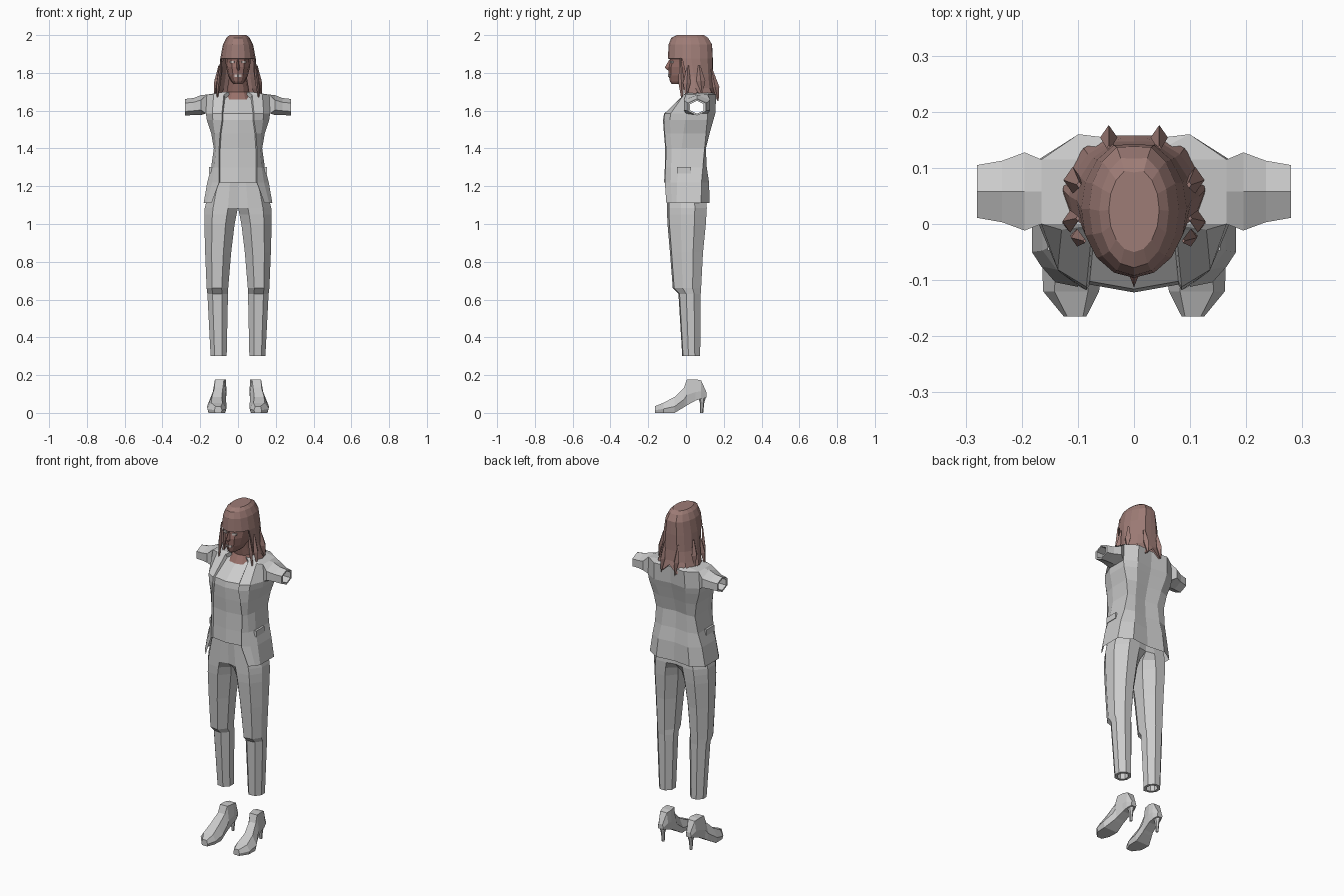
import bpy, bmesh
from math import sin, cos, pi, radians
from mathutils import Vector, Matrix

cube = bpy.data.objects.get("Cube")
if cube:
    bpy.data.objects.remove(cube, do_unlink=True)


def material(name, rgb):
    m = bpy.data.materials.new(name)
    m.use_nodes = True
    m.diffuse_color = (*rgb, 1)
    m.node_tree.nodes["Principled BSDF"].inputs["Base Color"].default_value = (*rgb, 1)
    return m


CLOTH = material("grey cloth", (0.6, 0.6, 0.6))
HAIR = material("brown hair", (0.34, 0.2, 0.18))
SKIN = material("brown skin", (0.31, 0.16, 0.14))
PALE = material("pale eyes and teeth", (0.62, 0.55, 0.53))


def finish(name, bm, mat, mirror=False, half=False):
    """Turn faces outward and make the object, mirrored across x if asked."""
    bmesh.ops.recalc_face_normals(bm, faces=bm.faces)
    mid = sum((v.co for v in bm.verts), Vector()) / len(bm.verts)
    if half:
        mid.x = 0
    out = sum(f.normal.dot(f.calc_center_median() - mid) * f.calc_area() for f in bm.faces)
    if out < 0:
        bmesh.ops.reverse_faces(bm, faces=bm.faces)
    mesh = bpy.data.meshes.new(name)
    bm.to_mesh(mesh)
    bm.free()
    mesh.materials.append(mat)
    ob = bpy.data.objects.new(name, mesh)
    bpy.context.collection.objects.link(ob)
    if mirror:
        ob.modifiers.new("Mirror", "MIRROR")
    return ob


def loft(name, rings, mat, closed=True, skip=None, start=False, end=False, **kw):
    """Skin between rings of points; skip(row, column) leaves holes."""
    bm = bmesh.new()
    vs = [[bm.verts.new(p) for p in r] for r in rings]
    n = len(vs[0])
    for i in range(len(vs) - 1):
        for j in range(n if closed else n - 1):
            if not (skip and skip(i, j)):
                k = (j + 1) % n
                bm.faces.new((vs[i][j], vs[i][k], vs[i + 1][k], vs[i + 1][j]))
    if start:
        bm.faces.new(vs[0])
    if end:
        bm.faces.new(vs[-1])
    loose = [v for v in bm.verts if not v.link_faces]
    bmesh.ops.delete(bm, geom=loose, context="VERTS")
    return finish(name, bm, mat, **kw)


def box(name, size, centre, mat, turn=0, mirror=True):
    bm = bmesh.new()
    bmesh.ops.create_cube(bm, size=1)
    bm.transform(Matrix.Translation(centre) @ Matrix.Rotation(radians(turn), 4, "Z")
                 @ Matrix.Diagonal((*size, 1)))
    return finish(name, bm, mat, mirror=mirror)


def oval(z, w, yf, yb, n=12):
    yc, r = (yf + yb) / 2, (yb - yf) / 2
    return [(w * sin(2 * pi * k / n), yc - r * cos(2 * pi * k / n), z) for k in range(n)]


# Jacket and top: one half shell, height / half width / front / back / lapel x
ARM_Y = (0.0, 0.058, 0.115)
HIP_Y = (-0.05, 0.02, 0.08)


def torso_ring(z, w, yf, yb, lx):
    t = min(max((z - 1.2) / 0.38, 0), 1)
    side = [(w, a * t + h * (1 - t), z) for a, h in zip(ARM_Y, HIP_Y)]
    dip = 0.02 if z > 1.65 else 0
    return [(0, yf, z - dip), (lx - 0.006, yf + 0.014, z - dip), (lx, yf + 0.004, z),
            (lx + (w - lx) * 0.6, yf * 0.7, z), *side, (w * 0.6, yb, z), (0, yb - 0.012, z)]


torso = [torso_ring(*r) for r in (
    (1.11, 0.182, -0.108, 0.125, 0.14),
    (1.22, 0.163, -0.116, 0.122, 0.1),
    (1.3, 0.142, -0.112, 0.11, 0.1),
    (1.4, 0.128, -0.11, 0.105, 0.1),
    (1.48, 0.142, -0.117, 0.125, 0.095),
    (1.55, 0.165, -0.122, 0.145, 0.085),
    (1.585, 0.17, -0.116, 0.155, 0.085),
    (1.685, 0.165, -0.015, 0.16, 0.075),
    (1.7, 0.07, 0.0, 0.13, 0.05))]
loft("jacket_and_top", torso, CLOTH, closed=False, mirror=True, half=True,
     skip=lambda i, j: (i == 0 and j < 2) or (i == 6 and j in (4, 5)))

# Pocket flaps
box("pocket_flap", (0.03, 0.075, 0.035), (0.139, -0.01, 1.285), CLOTH)

# Short open sleeves, starting on the armholes
HEX = ((-0.87, -0.5), (0, -1), (0.87, -0.5), (0.87, 0.5), (0, 1), (-0.87, 0.5))
low, high = torso[6][4:7], torso[7][4:7]
sleeve = [low + high[::-1]]
for x, sy, sz, cz in ((0.195, 0.08, 0.053, 1.63), (0.235, 0.063, 0.045, 1.622),
                      (0.28, 0.054, 0.044, 1.618), (0.28, 0.041, 0.034, 1.618),
                      (0.2, 0.041, 0.034, 1.618)):
    sleeve.append([(x, 0.058 + a * sy, cz + b * sz) for a, b in HEX])
loft("sleeves", sleeve, CLOTH, mirror=True)

# Trousers: height / inner x / outer x / front / back / roundness of the inner side


def leg_ring(z, xi, xo, yf, yb, a):
    shape = ((0, a), (0.3, 0), (0.75, 0.05), (1, 0.35), (1, 0.7), (0.7, 1), (0.3, 1), (0, 1 - a))
    return [(xi + u * (xo - xi), yf + v * (yb - yf), z) for u, v in shape]


loft("trousers", [leg_ring(*r) for r in (
    (0.4, 0.075, 0.13, -0.005, 0.06, 0.3),
    (0.3, 0.075, 0.13, -0.005, 0.06, 0.3),
    (0.3, 0.06, 0.145, -0.02, 0.075, 0.3),
    (0.63, 0.053, 0.162, -0.04, 0.078, 0.3),
    (0.66, 0.052, 0.166, -0.07, 0.08, 0.3),
    (0.85, 0.036, 0.174, -0.085, 0.09, 0.3),
    (1.0, 0.018, 0.178, -0.098, 0.105, 0.28),
    (1.05, 0.008, 0.178, -0.1, 0.108, 0.22),
    (1.085, 0.0, 0.176, -0.1, 0.11, 0.05),
    (1.23, 0.0, 0.14, -0.1, 0.1, 0.02))], CLOTH, mirror=True)

# Heeled shoes: y / centre x / sole z / top z / sole half width / top half width


def shoe_ring(y, cx, zb, zt, wb, wt):
    zm = zb + (zt - zb) * 0.4
    return [(cx - wb * 0.85, y, zb), (cx + wb * 0.85, y, zb), (cx + wb, y, zm),
            (cx + wt, y, zt), (cx - wt, y, zt), (cx - wb, y, zm)]


loft("shoes", [shoe_ring(*r) for r in (
    (-0.165, 0.105, 0.0, 0.035, 0.02, 0.014),
    (-0.12, 0.112, 0.0, 0.053, 0.05, 0.03),
    (-0.06, 0.112, 0.0, 0.085, 0.052, 0.026),
    (-0.01, 0.102, 0.03, 0.135, 0.038, 0.022),
    (0.005, 0.098, 0.04, 0.178, 0.035, 0.024),
    (0.05, 0.092, 0.065, 0.178, 0.032, 0.027),
    (0.08, 0.092, 0.075, 0.172, 0.03, 0.022),
    (0.108, 0.092, 0.082, 0.11, 0.018, 0.012))], CLOTH, start=True, end=True, mirror=True)
loft("shoe_heels", [[(0.092 + r * sin(k * pi / 3), y + r * cos(k * pi / 3), z) for k in range(6)]
                    for z, y, r in ((0.0, 0.083, 0.008), (0.05, 0.085, 0.011), (0.09, 0.085, 0.022))],
     CLOTH, start=True, end=True, mirror=True)

# Neck and head
loft("neck", [oval(*r) for r in ((1.658, 0.08, -0.03, 0.12), (1.7, 0.06, 0.0, 0.11),
                                 (1.79, 0.045, -0.02, 0.1))], SKIN)
loft("head", [oval(*r) for r in (
    (1.742, 0.022, -0.076, 0.03), (1.755, 0.036, -0.085, 0.07), (1.785, 0.052, -0.091, 0.09),
    (1.83, 0.063, -0.093, 0.11), (1.857, 0.066, -0.086, 0.12), (1.92, 0.066, -0.084, 0.12),
    (1.96, 0.05, -0.06, 0.1))], SKIN, start=True, end=True)

# Nose wedge, eyes and mouth plates
loft("nose", [[(-w, -0.08, z), (0, y, z), (w, -0.08, z)] for z, w, y in (
    (1.87, 0.006, -0.088), (1.828, 0.013, -0.113), (1.813, 0.011, -0.095))],
     SKIN, start=True, end=True)
box("eyes", (0.025, 0.008, 0.011), (0.03, -0.075, 1.857), PALE, turn=22)
box("mouth", (0.018, 0.008, 0.011), (0.009, -0.087, 1.785), PALE, turn=24)

# Hair: fringe in front, open around the face below it, ragged ends
N = 8
hair = []
for z, w, yf, yb in ((2.0, 0.045, -0.05, 0.1), (1.985, 0.062, -0.078, 0.125),
                     (1.95, 0.08, -0.092, 0.146), (1.875, 0.094, -0.096, 0.15),
                     (1.78, 0.103, -0.065, 0.15), (1.72, 0.116, -0.055, 0.155),
                     (1.68, 0.127, -0.045, 0.166)):
    ring = [(x, y, h) for x, y, h in oval(z, w, yf, yb, 2 * N)[:N + 1]]
    ring[0], ring[N] = (0, yf, z), (0, yb - 0.008, z)
    hair.append(ring)
hair[-1] = [(x, y, z + (-0.025 if j % 2 else 0.02)) for j, (x, y, z) in enumerate(hair[-1])]
ob = loft("hair", hair, HAIR, closed=False, start=True, mirror=True, half=True,
          skip=lambda i, j: i > 2 and j < 3)
solid = ob.modifiers.new("Thickness", "SOLIDIFY")
solid.thickness = 0.01

# Loose pointed strands at the sides and back
for k, (top, tip, r) in enumerate((
        ((0.088, -0.03, 1.88), (0.112, -0.02, 1.645), 0.016),
        ((0.1, 0.01, 1.84), (0.125, 0.0, 1.67), 0.02),
        ((0.098, 0.07, 1.84), (0.118, 0.085, 1.69), 0.024),
        ((0.045, 0.135, 1.82), (0.045, 0.17, 1.65), 0.022))):
    a, b = Vector(top), Vector(tip)
    rings = []
    for t, s in ((0, 0.25), (0.55, 1), (1, 0.12)):
        c = a.lerp(b, t)
        rings.append([c + Vector((sin(q * pi / 2) * r * s * 0.7, cos(q * pi / 2) * r * s, 0))
                      for q in range(4)])
    loft(f"hair_strand_{k + 1}", rings, HAIR, start=True, end=True, mirror=True)
